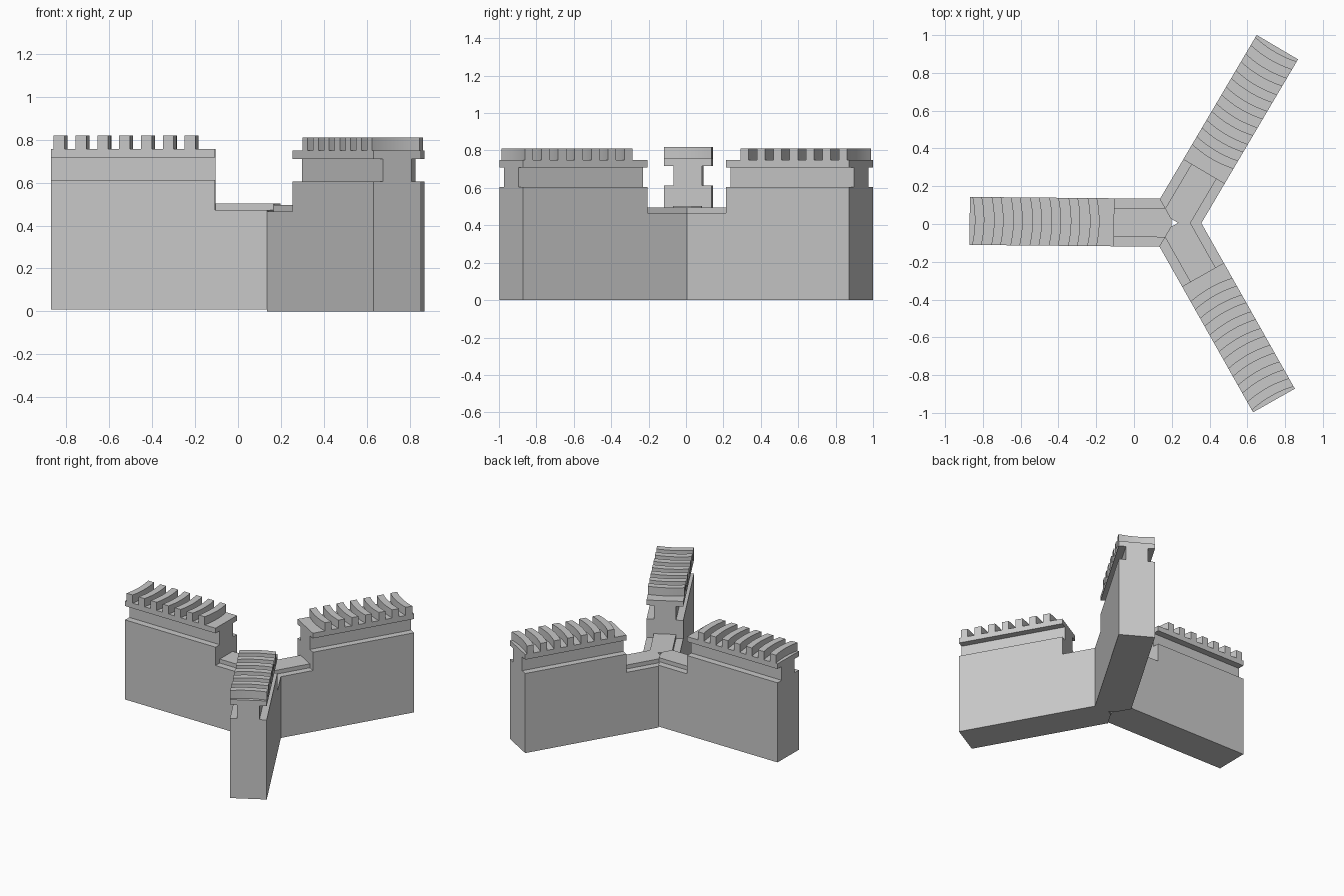
import bpy, bmesh, math
from mathutils import Vector

cube = bpy.data.objects.get("Cube")
if cube:
    bpy.data.objects.remove(cube)

stone = bpy.data.materials.new("grey_stone")
stone.use_nodes = True
GREY = (0.58, 0.58, 0.58, 1)
stone.diffuse_color = GREY
stone.node_tree.nodes["Principled BSDF"].inputs["Base Color"].default_value = GREY

# Shared dimensions: u runs outward along an arm, v across it
HUB = (0.21, 0.006)
HALF, NARROW = 0.127, 0.077
TIP, INNER, OUTER = 0.012, 0.315, 1.08
WALK, SLAB, SHELF, CAP, CAP_TOP, TOP = 0.465, 0.495, 0.604, 0.709, 0.748, 0.81


def extrude(points, offset):
    """Solid from a closed outline swept along an offset."""
    bm = bmesh.new()
    face = bm.faces.new([bm.verts.new(p) for p in points])
    swept = bmesh.ops.extrude_face_region(bm, geom=[face])["geom"]
    moved = [g for g in swept if isinstance(g, bmesh.types.BMVert)]
    bmesh.ops.translate(bm, verts=moved, vec=offset)
    return bm


def side_solid(profile, half):
    return extrude([(u, -half, z) for u, z in profile], (0, 2 * half, 0))


def box(u0, u1, z0, z1, half):
    return side_solid([(u0, z0), (u1, z0), (u1, z1), (u0, z1)], half)


def mitre(bm):
    """Cut the inner end to a point so three arms meet at the hub."""
    for side in (-1, 1):
        normal = Vector((-math.sin(math.pi / 3), side * 0.5, 0))
        cut = bmesh.ops.bisect_plane(bm, geom=bm.verts[:] + bm.edges[:] + bm.faces[:],
                                     plane_co=(0, 0, 0), plane_no=normal, clear_outer=True)
        edges = [g for g in cut["geom_cut"] if isinstance(g, bmesh.types.BMEdge)]
        bmesh.ops.holes_fill(bm, edges=edges)
    return bm


def merlon(u):
    """Tooth that bows towards the hub in plan."""
    steps, sag, width = 12, 0.014, 0.05
    arc = []
    for i in range(steps + 1):
        t = 2 * i / steps - 1
        arc.append((u - sag * (1 - t * t), t * HALF))
    outline = arc + [(a + width, v) for a, v in reversed(arc)]
    return extrude([(a, v, CAP_TOP) for a, v in outline], (0, 0, TOP - CAP_TOP))


def place(name, bm, angle, lift, smooth=False):
    bmesh.ops.recalc_face_normals(bm, faces=bm.faces)
    mesh = bpy.data.meshes.new(name)
    bm.to_mesh(mesh)
    bm.free()
    mesh.materials.append(stone)
    obj = bpy.data.objects.new(name, mesh)
    bpy.context.collection.objects.link(obj)
    obj.location = (*HUB, lift)
    obj.rotation_euler.z = math.radians(angle)
    if smooth:
        bpy.ops.object.select_all(action="DESELECT")
        obj.select_set(True)
        bpy.context.view_layer.objects.active = obj
        bpy.ops.object.shade_smooth_by_angle(angle=math.radians(30))


def build_arm(side, angle, lift):
    # Wall with a low notch near the hub
    wall = [(TIP, 0), (OUTER, 0), (OUTER, SHELF), (INNER, SHELF), (INNER, WALK), (TIP, WALK)]
    place(side + "_wall", mitre(side_solid(wall, HALF)), angle, lift)
    # Raised walkway in the notch
    place(side + "_walkway", mitre(box(TIP, INNER, WALK, SLAB, NARROW)), angle, lift)
    # Recessed neck and overhanging cap
    place(side + "_neck", box(INNER, OUTER, SHELF, CAP, NARROW), angle, lift)
    place(side + "_cap", box(INNER, OUTER, CAP, CAP_TOP, HALF), angle, lift)
    # Row of curved teeth
    for i in range(7):
        place(f"{side}_merlon_{i + 1}", merlon(0.407 + 0.1016 * i), angle, lift, smooth=True)


TURN = -0.55
build_arm("right", 180 + TURN, 0.008)
build_arm("back_left", 60 + TURN, 0)
build_arm("front_left", -60 + TURN, 0)
